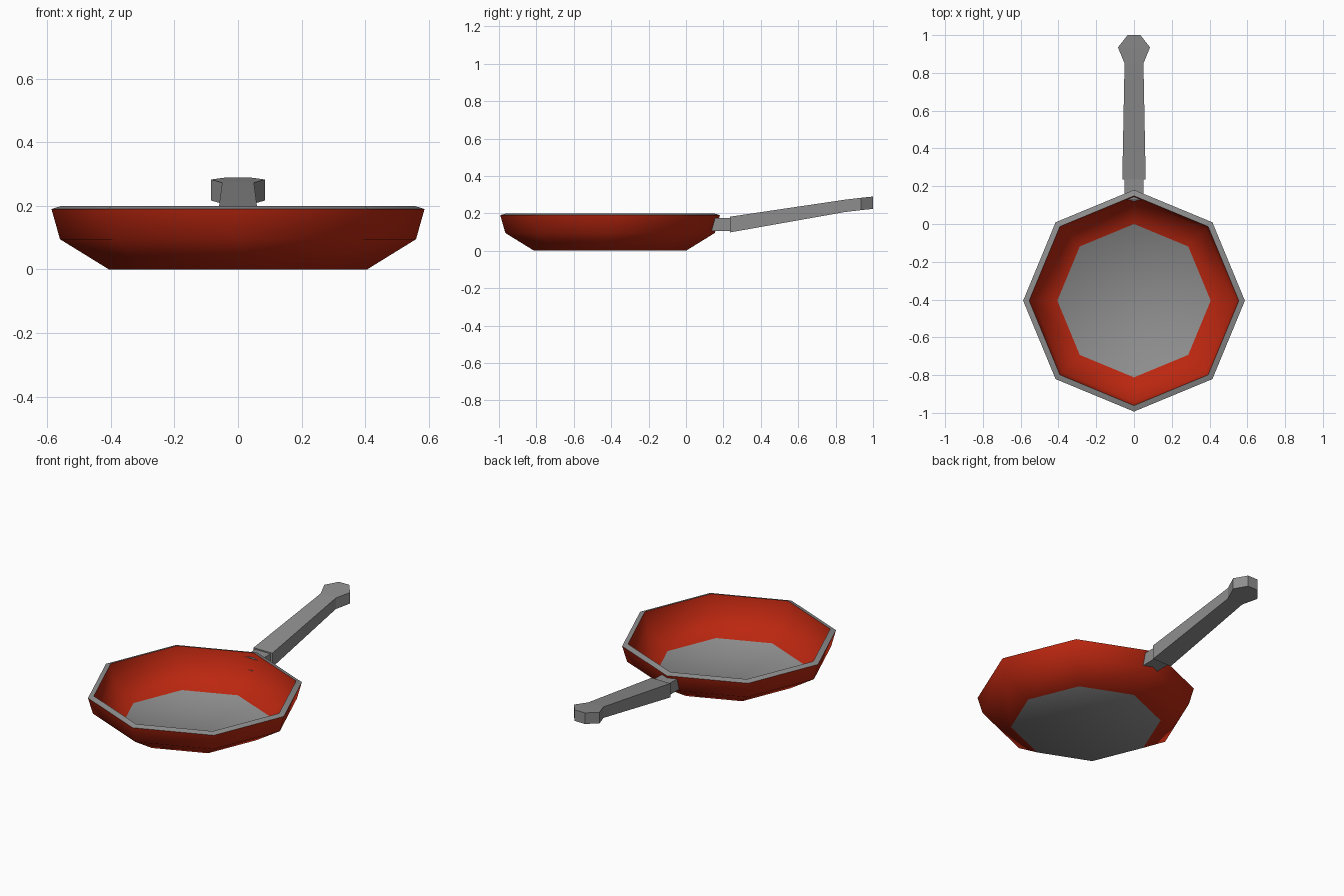
import bpy, bmesh, math

if "Cube" in bpy.data.objects:
    bpy.data.objects.remove(bpy.data.objects["Cube"])

def material(name, rgb):
    m = bpy.data.materials.new(name)
    m.diffuse_color = (*rgb, 1)
    m.use_nodes = True
    m.node_tree.nodes["Principled BSDF"].inputs["Base Color"].default_value = m.diffuse_color
    return m

RED = material("red enamel", (0.50, 0.02, 0.005))
GREY = material("grey metal", (0.27, 0.27, 0.27))

def finish(bm, name, mats, smooth=None):
    me = bpy.data.meshes.new(name)
    bm.to_mesh(me)
    bm.free()
    for m in mats:
        me.materials.append(m)
    ob = bpy.data.objects.new(name, me)
    bpy.context.collection.objects.link(ob)
    if smooth:
        bpy.context.view_layer.objects.active = ob
        ob.select_set(True)
        bpy.ops.object.shade_smooth_by_angle(angle=math.radians(smooth))
        ob.select_set(False)
    return ob

# Pan: eight-sided lathe, outside bottom -> rim -> inside floor
SIDES, CY = 8, -0.406
profile = [(0.406, 0), (0.56, 0.095), (0.587, 0.19), (0.555, 0.2), (0.535, 0.1), (0.406, 0.004)]
bm = bmesh.new()
rings = [[bm.verts.new((r * math.cos(math.tau * i / SIDES),
                        CY + r * math.sin(math.tau * i / SIDES), z))
          for i in range(SIDES)] for r, z in profile]
for k, (a, b) in enumerate(zip(rings, rings[1:])):
    for i in range(SIDES):
        j = (i + 1) % SIDES
        f = bm.faces.new((a[i], a[j], b[j], b[i]))
        f.material_index = 1 if k == 2 else 0      # grey rim, red walls
bm.faces.new(rings[0][::-1]).material_index = 1    # grey underside
bm.faces.new(rings[-1]).material_index = 1         # grey cooking floor
finish(bm, "pan", [RED, GREY], 50)

def bar(name, sections, start_cap):
    """Rectangular loft along y; section = (y bottom, y top, half width, z low, z high)."""
    bm = bmesh.new()
    loops = [[bm.verts.new(p) for p in ((-w, yb, lo), (w, yb, lo), (w, yt, hi), (-w, yt, hi))]
             for yb, yt, w, lo, hi in sections]
    for a, b in zip(loops, loops[1:]):
        for i in range(4):
            j = (i + 1) % 4
            bm.faces.new((a[i], a[j], b[j], b[i]))
    bm.faces.new(loops[-1])
    if start_cap:
        bm.faces.new(loops[0][::-1])
    bmesh.ops.recalc_face_normals(bm, faces=bm.faces)
    return finish(bm, name, [GREY])

# Neck pokes through the pan wall, open at its inner end
bar("handle_neck", [(0.122, 0.126, 0.05, 0.105, 0.175), (0.24, 0.24, 0.05, 0.105, 0.175)], False)

# Grip rises and tapers to a flared knob
bar("handle_grip", [(0.235, 0.235, 0.062, 0.098, 0.182),
                    (0.85, 0.85, 0.05, 0.207, 0.273),
                    (0.935, 0.935, 0.085, 0.217, 0.283),
                    (1.0, 1.0, 0.034, 0.224, 0.29)], True)
